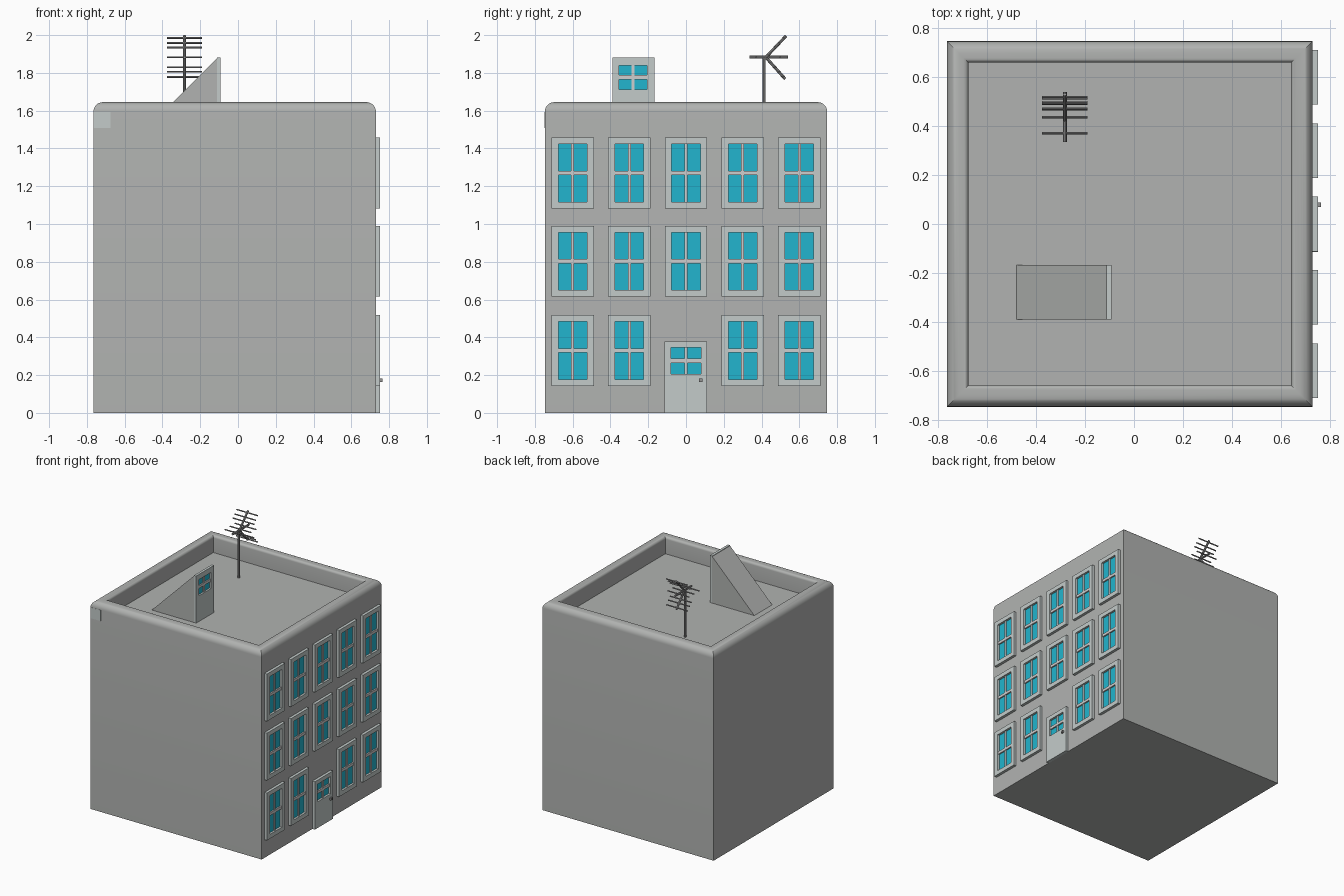
import bpy, bmesh, math
from mathutils import Vector, Matrix

if "Cube" in bpy.data.objects:
    bpy.data.objects.remove(bpy.data.objects["Cube"])


def material(name, rgb):
    m = bpy.data.materials.new(name)
    m.diffuse_color = (*rgb, 1)
    m.use_nodes = True
    m.node_tree.nodes["Principled BSDF"].inputs["Base Color"].default_value = m.diffuse_color
    return m


WALL = material("wall grey", (0.44, 0.45, 0.44))
TRIM = material("trim pale grey", (0.55, 0.60, 0.59))
BAR = material("window bar grey", (0.62, 0.62, 0.62))
GLASS = material("glass cyan", (0.016, 0.46, 0.62))
METAL = material("metal grey", (0.30, 0.30, 0.30))


def finish(name, bm, mats):
    bmesh.ops.recalc_face_normals(bm, faces=bm.faces)
    me = bpy.data.meshes.new(name)
    bm.to_mesh(me)
    bm.free()
    ob = bpy.data.objects.new(name, me)
    bpy.context.collection.objects.link(ob)
    for m in mats:
        me.materials.append(m)
    return ob


def box(bm, x, y, z, mi=0):
    """Add a box given (min, max) ranges."""
    size = Matrix.Diagonal((x[1] - x[0], y[1] - y[0], z[1] - z[0], 1))
    mid = Vector((sum(x) / 2, sum(y) / 2, sum(z) / 2))
    vs = bmesh.ops.create_cube(bm, size=1, matrix=Matrix.Translation(mid) @ size)["verts"]
    for f in {f for v in vs for f in v.link_faces}:
        f.material_index = mi


def rod(bm, a, b, r):
    """Add an eight-sided rod between two points."""
    a, b = Vector(a), Vector(b)
    rot = (b - a).to_track_quat('Z', 'Y').to_matrix().to_4x4()
    bmesh.ops.create_cone(bm, cap_ends=True, segments=8, radius1=r, radius2=r,
                          depth=(b - a).length, matrix=Matrix.Translation((a + b) / 2) @ rot)


def glazed_panel(name, x, y, z, oy, oz):
    """Panel facing +x with an opening (oy, oz) holding glass and cross bars."""
    bm = bmesh.new()
    box(bm, x, (y[0], oy[0]), z)
    box(bm, x, (oy[1], y[1]), z)
    box(bm, x, oy, (z[0], oz[0]))
    box(bm, x, oy, (oz[1], z[1]))
    d = x[1] - x[0]
    yc, zc = sum(oy) / 2, sum(oz) / 2
    box(bm, (x[0], x[0] + d * 0.3), oy, oz, 1)
    box(bm, (x[0], x[0] + d * 0.65), (yc - 0.008, yc + 0.008), oz, 2)
    box(bm, (x[0], x[0] + d * 0.75), oy, (zc - 0.011, zc + 0.011), 2)
    return finish(name, bm, [TRIM, GLASS, BAR])


# Building shell: square rings from the base, over the rounded parapet, to the roof floor
CX, HALF, TOP, FLOOR, INNER = -0.0175, 0.7475, 1.645, 1.51, 0.66
profile = [(HALF, 0)]
for i in range(9):
    a = i / 8 * math.pi / 2
    profile.append((HALF - 0.05 + 0.05 * math.cos(a), TOP - 0.05 + 0.05 * math.sin(a)))
for i in range(6):
    a = i / 5 * math.pi / 2
    profile.append((INNER + 0.02 - 0.02 * math.sin(a), TOP - 0.02 + 0.02 * math.cos(a)))
profile.append((INNER, FLOOR))
bm = bmesh.new()
rings = [[bm.verts.new((CX + sx * h, sy * h, z)) for sx, sy in ((-1, -1), (1, -1), (1, 1), (-1, 1))]
         for h, z in profile]
for lo, hi in zip(rings, rings[1:]):
    for i in range(4):
        j = (i + 1) % 4
        bm.faces.new((lo[i], lo[j], hi[j], hi[i]))
bm.faces.new(rings[0][::-1])
bm.faces.new(rings[-1])
shell = finish("building_shell", bm, [WALL])
bpy.context.view_layer.objects.active = shell
shell.select_set(True)
bpy.ops.object.shade_smooth_by_angle(angle=math.radians(35))

# Pale patch high on the front wall
bm = bmesh.new()
box(bm, (-0.765, -0.675), (-0.749, -0.746), (1.507, 1.593))
finish("wall_patch", bm, [TRIM])

# Facade windows on the right side, with the door in the middle of the ground floor
FX = (0.728, 0.752)
for row, zc in enumerate((0.33, 0.803, 1.27)):
    for col in range(5):
        if row == 0 and col == 2:
            continue
        yc = (col - 2) * 0.3
        glazed_panel(f"window_{row}_{col}", FX, (yc - 0.112, yc + 0.112), (zc - 0.187, zc + 0.187),
                     (yc - 0.076, yc + 0.076), (zc - 0.153, zc + 0.153))
glazed_panel("door", FX, (-0.114, 0.112), (0, 0.378), (-0.079, 0.079), (0.207, 0.345))

# Door knob
bm = bmesh.new()
box(bm, (0.75, 0.765), (0.07, 0.088), (0.163, 0.181))
finish("door_knob", bm, [METAL])

# Roof access: sloped wedge with a glazed front panel
bm = bmesh.new()
tri = [(-0.48, FLOOR), (-0.11, FLOOR), (-0.11, 1.88)]
sides = [[bm.verts.new((x, y, z)) for x, z in tri] for y in (-0.39, -0.167)]
bm.faces.new(sides[0])
bm.faces.new(sides[1])
for i in range(3):
    j = (i + 1) % 3
    bm.faces.new((sides[0][i], sides[0][j], sides[1][j], sides[1][i]))
finish("roof_access_wedge", bm, [WALL])
glazed_panel("roof_access_window", (-0.112, -0.092), (-0.39, -0.167), (FLOOR, 1.882),
             (-0.355, -0.206), (1.713, 1.84))

# Aerial: mast, three booms, and cross elements along each boom
AX = -0.283
bm = bmesh.new()
rod(bm, (AX, 0.414, FLOOR), (AX, 0.414, 1.885), 0.008)
booms = [((0.335, 1.883), (0.54, 1.883), (0.18, 0.5, 0.8)),
         ((0.425, 1.885), (0.53, 1.996), (0.45, 0.66, 0.9)),
         ((0.425, 1.88), (0.525, 1.768), (0.45, 0.66, 0.9))]
for a, b, stops in booms:
    a, b = Vector(a), Vector(b)
    rod(bm, (AX, *a), (AX, *b), 0.008)
    for t in stops:
        p = a.lerp(b, t)
        rod(bm, (AX - 0.093, *p), (AX + 0.093, *p), 0.005)
finish("roof_aerial", bm, [METAL])
